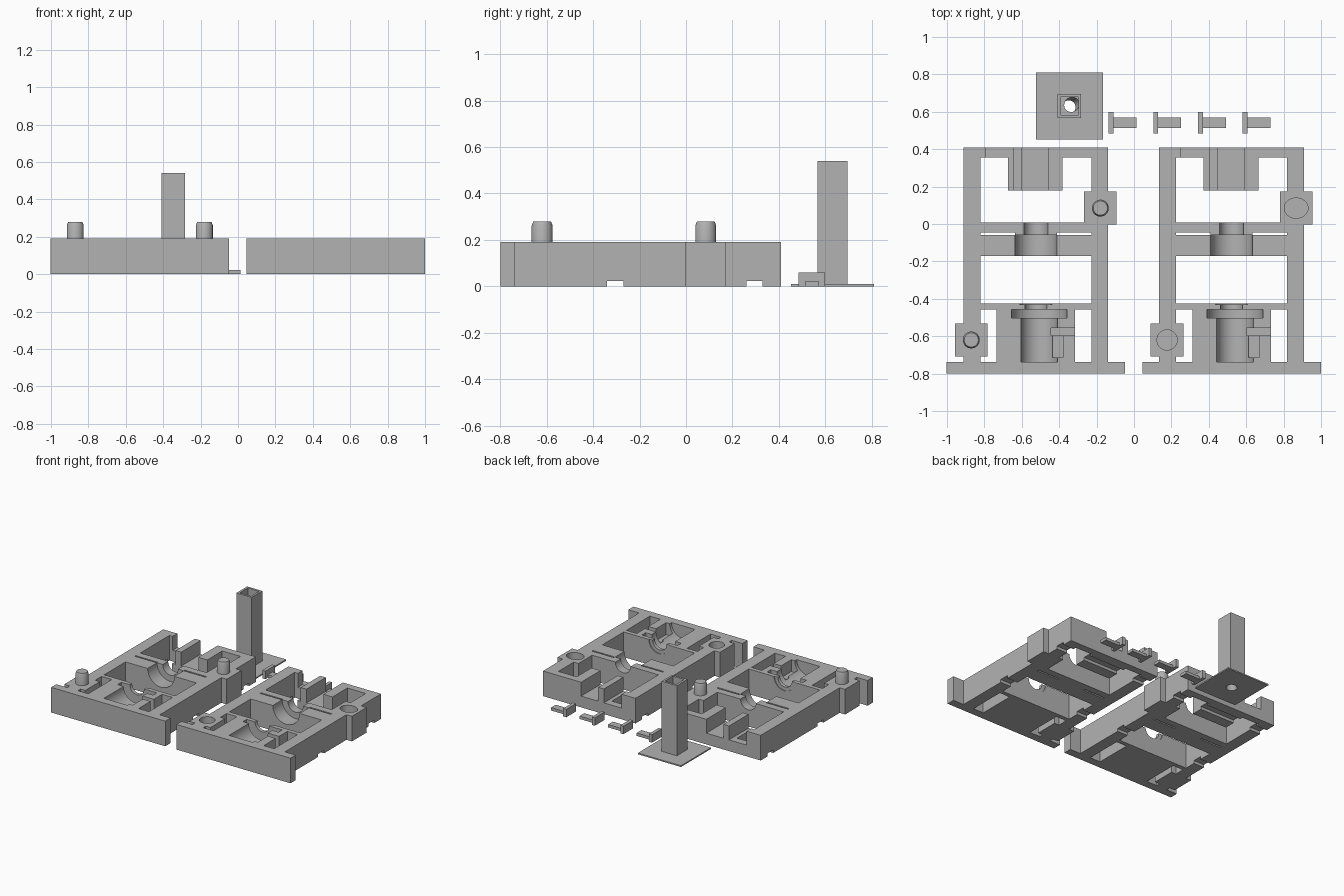
import bpy, math
from mathutils import Vector

cube = bpy.data.objects.get("Cube")
if cube:
    bpy.data.objects.remove(cube, do_unlink=True)

COLOUR = (0.45, 0.45, 0.45, 1)
grey = bpy.data.materials.new("plain grey plastic")
grey.use_nodes = True
grey.diffuse_color = COLOUR
grey.node_tree.nodes["Principled BSDF"].inputs["Base Color"].default_value = COLOUR
T = 0.19  # frame thickness


def finish(obj, name):
    obj.name = name
    obj.data.materials.clear()
    obj.data.materials.append(grey)
    return obj


def box(name, x0, x1, y0, y1, z0=0.0, z1=T):
    bpy.ops.mesh.primitive_cube_add(size=1)
    obj = bpy.context.object
    for v in obj.data.vertices:
        v.co = ((x0, x1)[v.co.x > 0], (y0, y1)[v.co.y > 0], (z0, z1)[v.co.z > 0])
    return finish(obj, name)


def rod(name, start, end, radius, stretch=1.0):
    a, b = Vector(start), Vector(end)
    bpy.ops.mesh.primitive_cylinder_add(vertices=48, radius=radius, depth=(b - a).length)
    obj = bpy.context.object
    turn = (b - a).to_track_quat("Z", "Y").to_matrix()
    for v in obj.data.vertices:
        p = turn @ v.co
        v.co = Vector((p.x * stretch, p.y, p.z)) + (a + b) / 2
    return finish(obj, name)


def combine(target, others, operation):
    for other in others:
        mod = target.modifiers.new("shape", "BOOLEAN")
        mod.operation, mod.solver, mod.object = operation, "EXACT", other
        graph = bpy.context.evaluated_depsgraph_get()
        mesh = bpy.data.meshes.new_from_object(target.evaluated_get(graph))
        target.modifiers.clear()
        target.data = mesh
        bpy.data.objects.remove(other, do_unlink=True)
    return finish(target, target.name)


def smooth(obj):
    bpy.ops.object.select_all(action="DESELECT")
    obj.select_set(True)
    bpy.context.view_layer.objects.active = obj
    bpy.ops.object.shade_smooth_by_angle(angle=math.radians(30))


def bore(cx, y0, y1, radius):
    # half-round channel lying along y at the top face
    return rod("bore", (cx, y0, T), (cx, y1, T), radius)


PEGS = ((0.345, 0.085), (-0.345, -0.62))
MOTOR = 0.018  # the motor sits slightly off the shaft axis


def half_frame(name, dx, sockets):
    frame = box(name, -0.477, 0.477, -0.80, -0.738)
    pieces = [box("rail", s * 0.342 - 0.045, s * 0.342 + 0.045, -0.77, 0.41) for s in (-1, 1)]
    pieces += [
        box("back_wall", -0.35, 0.35, 0.355, 0.41),
        box("back_block", -0.15, 0.144, 0.178, 0.41),
        box("bearing_wall", -0.35, 0.35, -0.17, -0.058),
        box("shaft_wall", -0.35, 0.35, -0.046, 0.007),
        box("bearing_bridge", -0.112, 0.112, -0.10, -0.02),
        box("motor_wall", -0.35, 0.35, -0.457, -0.425),
        box("motor_cradle", -0.21, 0.21, -0.77, -0.44),
    ]
    pieces += [box("pad", x - 0.0875, x + 0.0875, y - 0.0875, y + 0.0875) for x, y in PEGS]
    combine(frame, pieces, "UNION")

    cutters = [
        # shaft and bearing seats
        bore(0, -0.17 - 0.05, -0.058, 0.112),
        bore(0, -0.10, 0.05, 0.064),
        # motor seat, its collar, and the opening toward the shaft
        bore(MOTOR, -0.738, -0.48, 0.098),
        bore(MOTOR, -0.502, -0.457, 0.149),
        bore(0, -0.47, -0.40, 0.059),
        bore(0, -0.431, -0.40, 0.086),
        # clip slot and wire pocket beside the motor
        box("slot", 0.08, 0.25, -0.595, -0.555, 0.08, 0.3),
        box("pocket", 0.09, 0.145, -0.715, -0.58, 0.10, 0.3),
        # notches in the back
        box("notch", -0.075, 0.068, 0.1, 0.5, 0.085, 0.3),
        box("notch", -0.27, -0.122, 0.1, 0.5, 0.085, 0.3),
        # strap grooves underneath
        box("groove", -0.6, 0.6, -0.34, -0.27, -0.1, 0.022),
        box("groove", -0.6, 0.6, 0.26, 0.33, -0.1, 0.022),
    ]
    if sockets:
        for (x, y), stretch in zip(PEGS, (1.18, 1.0)):
            cutters.append(rod("socket", (x, y, 0.08), (x, y, 0.3), 0.054, stretch))
    combine(frame, cutters, "DIFFERENCE")
    frame.location.x = dx
    smooth(frame)


half_frame("peg_frame", -0.525, False)
half_frame("socket_frame", 0.522, True)

# locating pegs with a chamfered tip
for i, (x, y) in enumerate(PEGS):
    peg = rod("locating_peg_%d" % (i + 1), (x - 0.525, y, 0.15), (x - 0.525, y, 0.28), 0.045)
    cx = x - 0.525
    for v in peg.data.vertices:
        if v.co.z > 0.2:
            v.co.x = cx + (v.co.x - cx) * 0.84
            v.co.y = y + (v.co.y - y) * 0.84
        else:
            v.co.z = 0.262
    skirt = rod("skirt", (cx, y, 0.15), (cx, y, 0.262), 0.045)
    combine(peg, [skirt], "UNION")
    smooth(peg)

# square hollow tower on a thin base with a slanted hole in its floor
tower = box("tower", -0.525, -0.165, 0.453, 0.81, 0, 0.01)
combine(tower, [box("tube", -0.41, -0.283, 0.567, 0.695, 0, 0.54)], "UNION")
combine(tower, [
    box("hollow", -0.393, -0.298, 0.583, 0.679, 0.06, 0.7),
    rod("drain", (-0.366, 0.61, -0.04), (-0.32, 0.65, 0.10), 0.038),
], "DIFFERENCE")
smooth(tower)

# four T-shaped clips in a row
for i in range(4):
    x = -0.136 + 0.239 * i
    clip = box("clip_%d" % (i + 1), x, x + 0.026, 0.484, 0.6, 0, 0.06)
    combine(clip, [box("stem", x + 0.01, x + 0.149, 0.514, 0.57, 0, 0.022)], "UNION")
